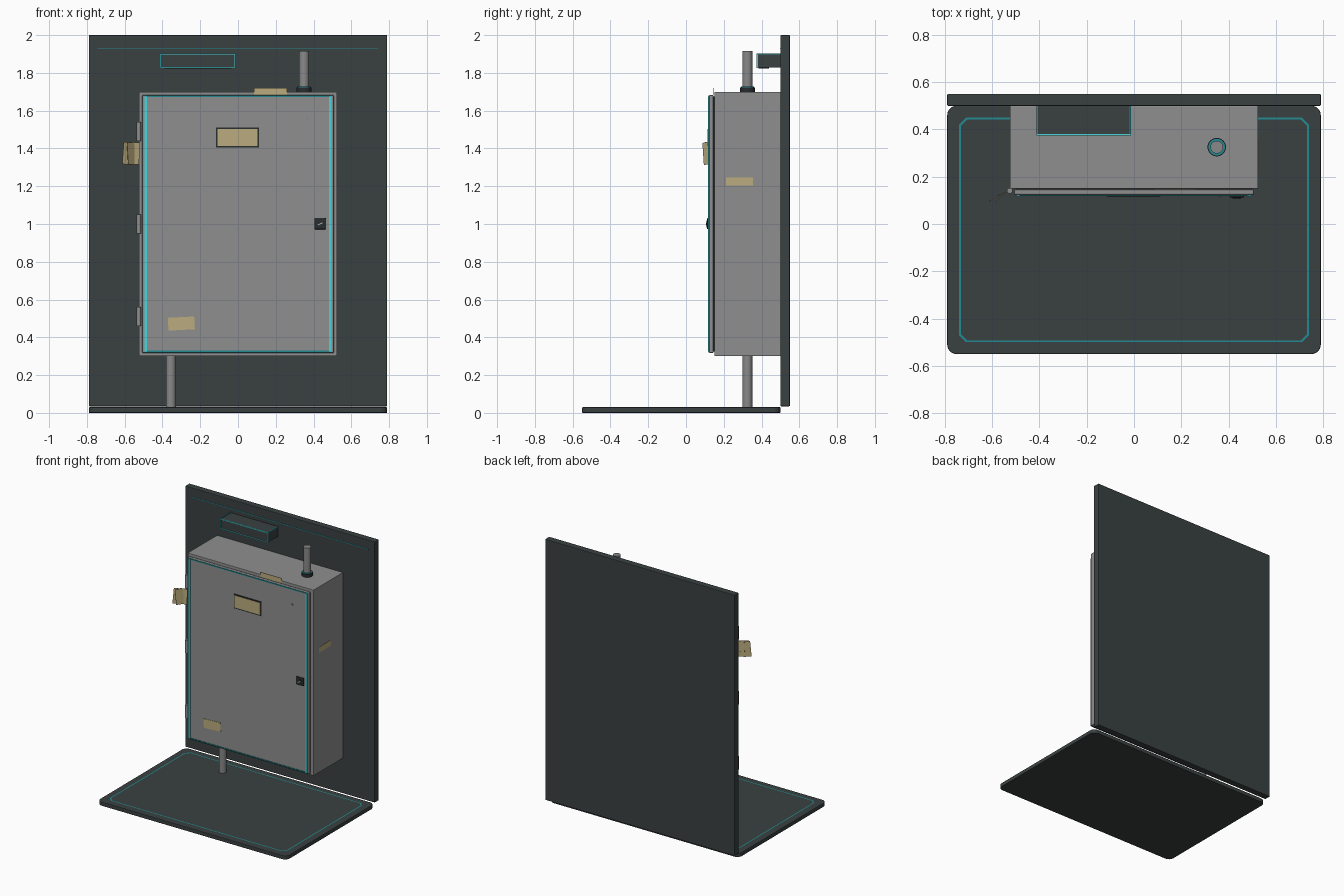
import bpy, bmesh, math
from mathutils import Vector, Matrix

if "Cube" in bpy.data.objects:
    bpy.data.objects.remove(bpy.data.objects["Cube"], do_unlink=True)


def material(name, r, g, b):
    m = bpy.data.materials.new(name)
    m.use_nodes = True
    m.diffuse_color = (r, g, b, 1)
    m.node_tree.nodes["Principled BSDF"].inputs["Base Color"].default_value = (r, g, b, 1)
    return m


CHARCOAL = material("charcoal", 0.042, 0.053, 0.053)
BLACK = material("black", 0.022, 0.026, 0.028)
GREY = material("cabinet grey", 0.27, 0.275, 0.27)
PIPE = material("pipe grey", 0.25, 0.25, 0.25)
STEEL = material("pale steel", 0.55, 0.55, 0.53)
TEAL = material("teal line", 0.015, 0.26, 0.29)
CYAN = material("bright cyan", 0.06, 0.68, 0.74)
PAPER = material("tan paper", 0.50, 0.41, 0.21)


def finish(name, bm, mat, bevel=0.0, smooth=False):
    bmesh.ops.recalc_face_normals(bm, faces=bm.faces)
    me = bpy.data.meshes.new(name)
    bm.to_mesh(me)
    bm.free()
    me.materials.append(mat)
    ob = bpy.data.objects.new(name, me)
    bpy.context.collection.objects.link(ob)
    if bevel:
        mod = ob.modifiers.new("Bevel", 'BEVEL')
        mod.width = bevel
        mod.segments = 2
    if smooth:
        bpy.ops.object.select_all(action='DESELECT')
        ob.select_set(True)
        bpy.context.view_layer.objects.active = ob
        bpy.ops.object.shade_smooth_by_angle(angle=math.radians(40))
    return ob


def box(name, x, y, z, mat, bevel=0.0, rot=(0, 0, 0)):
    """Box from (min, max) ranges, optionally turned about its own centre."""
    bm = bmesh.new()
    bmesh.ops.create_cube(bm, size=1)
    for v in bm.verts:
        v.co = Vector((r[1] - r[0]) * c for r, c in zip((x, y, z), v.co))
    ob = finish(name, bm, mat, bevel)
    ob.location = [sum(r) / 2 for r in (x, y, z)]
    ob.rotation_euler = [math.radians(a) for a in rot]
    return ob


def rod(name, centre, radius, length, mat, axis='Z', sides=32):
    bm = bmesh.new()
    turn = Matrix.Rotation(math.pi / 2, 4, 'X') if axis == 'Y' else Matrix()
    bmesh.ops.create_cone(bm, cap_ends=True, segments=sides, radius1=radius, radius2=radius,
                          depth=length, matrix=Matrix.Translation(centre) @ turn)
    return finish(name, bm, mat, smooth=True)


def outline(x0, x1, y0, y1, cut, steps):
    """Rectangle with corners cut (one step) or rounded (several)."""
    pts = []
    corners = [(x1 - cut, y1 - cut), (x0 + cut, y1 - cut), (x0 + cut, y0 + cut), (x1 - cut, y0 + cut)]
    for i, (cx, cy) in enumerate(corners):
        for s in range(steps + 1):
            a = (i + s / steps) * math.pi / 2
            pts.append((cx + cut * math.cos(a), cy + cut * math.sin(a)))
    return pts


# Floor slab with rounded corners
bm = bmesh.new()
face = bm.faces.new([bm.verts.new((px, py, 0)) for px, py in outline(-0.79, 0.79, -0.55, 0.5, 0.04, 6)])
top = bmesh.ops.extrude_face_region(bm, geom=[face])
bmesh.ops.translate(bm, verts=[g for g in top['geom'] if isinstance(g, bmesh.types.BMVert)], vec=(0, 0, 0.03))
finish("floor_slab", bm, CHARCOAL, bevel=0.004)

# Floor border line with cut corners
bm = bmesh.new()
outer = [bm.verts.new((*p, 0.0315)) for p in outline(-0.74, 0.74, -0.5, 0.45, 0.03, 1)]
inner = [bm.verts.new((*p, 0.0315)) for p in outline(-0.732, 0.732, -0.492, 0.442, 0.027, 1)]
for i in range(len(outer)):
    j = (i + 1) % len(outer)
    bm.faces.new((outer[i], outer[j], inner[j], inner[i]))
finish("floor_border_line", bm, TEAL)

# Wall panel and its line
box("wall_panel", (-0.79, 0.79), (0.5, 0.55), (0.035, 2.0), CHARCOAL, 0.004)
box("wall_line", (-0.745, 0.74), (0.498, 0.5), (1.928, 1.933), TEAL)

# Cabinet body, door seal and door
box("cabinet_body", (-0.525, 0.525), (0.15, 0.5), (0.30, 1.70), GREY, 0.003)
box("door_seal", (-0.498, 0.498), (0.142, 0.152), (0.325, 1.675), BLACK)
box("door", (-0.507, 0.507), (0.122, 0.146), (0.317, 1.683), GREY, 0.006)

# Bright trim on the door
for side, cx in (("right", -0.489), ("left", 0.488)):
    box(f"door_trim_{side}", (cx - 0.007, cx + 0.007), (0.117, 0.123), (0.325, 1.675), CYAN)
for side, cz in (("bottom", 0.325), ("top", 1.676)):
    box(f"door_trim_{side}", (-0.489, 0.489), (0.118, 0.123), (cz - 0.004, cz + 0.004), TEAL)

# Hinges
for i, cz in enumerate((0.51, 1.0, 1.49)):
    rod(f"hinge_{i + 1}", (-0.525, 0.141, cz), 0.012, 0.1, GREY, sides=16)

# Name plate, lock and rivet
box("plate_frame", (-0.117, 0.112), (0.117, 0.123), (1.405, 1.512), BLACK)
box("plate_card", (-0.109, 0.104), (0.115, 0.118), (1.413, 1.504), PAPER)
box("lock_body", (0.404, 0.466), (0.112, 0.123), (0.972, 1.032), BLACK, 0.004)
rod("lock_barrel", (0.435, 0.111, 1.0), 0.018, 0.006, BLACK, 'Y', 20)
box("lock_slot", (0.421, 0.449), (0.106, 0.109), (0.998, 1.003), STEEL, rot=(0, -25, 0))
rod("door_rivet", (0.366, 0.12, 1.56), 0.007, 0.008, PIPE, 'Y', 12)

# Paper stickers on the cabinet
box("door_sticker", (-0.37, -0.23), (0.119, 0.1215), (0.439, 0.507), PAPER, rot=(0, -3, 0))
box("top_sticker", (0.085, 0.26), (0.146, 0.149), (1.684, 1.72), PAPER)
box("side_sticker", (0.525, 0.527), (0.212, 0.356), (1.204, 1.246), PAPER)

# Loose paper tags by the hinge side
for i, (cx, cy, turn, tilt) in enumerate(((-0.585, 0.112, 30, 5), (-0.566, 0.112, 48, -5), (-0.548, 0.132, 20, 3))):
    box(f"paper_tag_{i + 1}", (cx - 0.028, cx + 0.028), (cy - 0.001, cy + 0.001),
        (1.315, 1.432), PAPER, rot=(0, tilt, turn))

# Conduits with collar and ring
rod("upper_conduit", (0.35, 0.325, 1.805), 0.027, 0.22, PIPE)
rod("upper_collar", (0.35, 0.325, 1.71), 0.039, 0.026, BLACK)
rod("upper_collar_ring", (0.35, 0.325, 1.723), 0.035, 0.008, TEAL)
rod("lower_conduit", (-0.355, 0.325, 0.165), 0.026, 0.27, PIPE)

# Wall lamp box with lit edges
LX, LY, LZ = (-0.41, -0.015), (0.377, 0.5), (1.828, 1.90)
box("lamp_box", LX, LY, LZ, CHARCOAL)
box("lamp_lens", (-0.39, -0.035), (0.385, 0.44), (1.822, 1.829), BLACK)
e = 0.003
for z_name, z in zip(("lower", "upper"), LZ):
    box(f"lamp_edge_front_{z_name}", (LX[0] - e, LX[1] + e), (LY[0] - e, LY[0] + e), (z - e, z + e), CYAN)
    for x_name, x in zip(("right", "left"), LX):
        if z_name == "upper":
            box(f"lamp_edge_{x_name}_{z_name}", (x - e, x + e), LY, (z - e, z + e), TEAL)
for x_name, x in zip(("right", "left"), LX):
    box(f"lamp_edge_front_{x_name}", (x - e, x + e), (LY[0] - e, LY[0] + e), LZ, CYAN)
